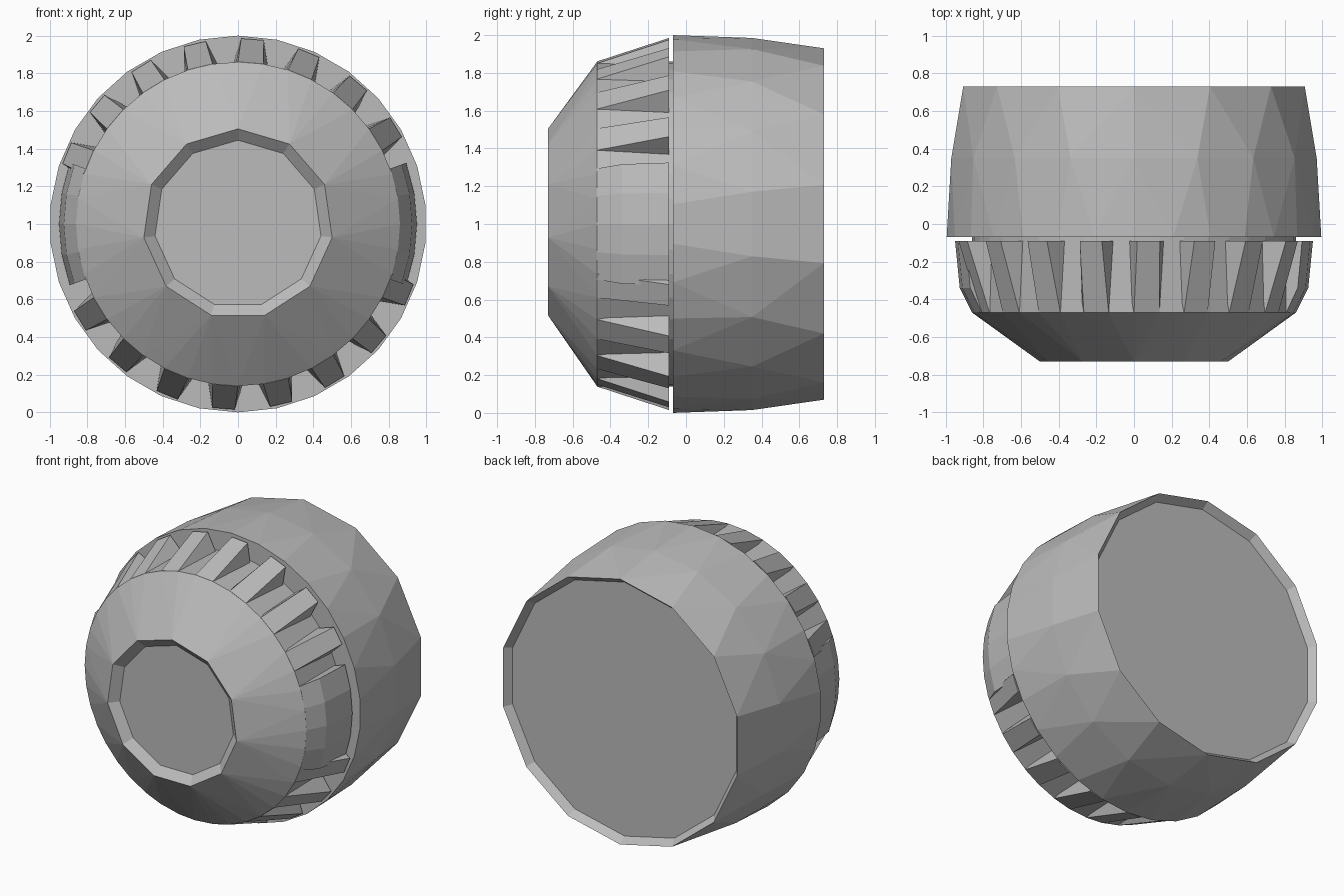
import bpy, bmesh
from math import sin, cos, radians, pi

cube = bpy.data.objects.get("Cube")
if cube:
    bpy.data.objects.remove(cube)

grey = bpy.data.materials.new("plain_grey")
grey.use_nodes = True
colour = (0.5, 0.5, 0.5, 1)
grey.diffuse_color = colour
grey.node_tree.nodes["Principled BSDF"].inputs["Base Color"].default_value = colour


def polar(angle, r, y):
    """Point around the knob axis, angle in degrees clockwise from the top."""
    a = radians(angle)
    return (r * sin(a), y, 1 + r * cos(a))


def finish(name, bm):
    bmesh.ops.recalc_face_normals(bm, faces=bm.faces[:])
    mesh = bpy.data.meshes.new(name)
    bm.to_mesh(mesh)
    bm.free()
    mesh.materials.append(grey)
    obj = bpy.data.objects.new(name, mesh)
    bpy.context.collection.objects.link(obj)
    return obj


def faceted_solid(name, rings):
    """Closed solid through rings of (y, radius, sides)."""
    bm = bmesh.new()
    loops = []
    for y, r, n in rings:
        verts = [bm.verts.new(polar(360 * i / n, r, y)) for i in range(n)]
        loops.append([bm.edges.new((verts[i], verts[(i + 1) % n])) for i in range(n)])
        if len(loops) in (1, len(rings)):
            bm.faces.new(verts)
    for a, b in zip(loops, loops[1:]):
        bmesh.ops.bridge_loops(bm, edges=a + b)
    return finish(name, bm)


def block(bm, front, back):
    """Solid between two matching outlines."""
    f = [bm.verts.new(p) for p in front]
    b = [bm.verts.new(p) for p in back]
    bm.faces.new(f)
    bm.faces.new(b)
    for i in range(len(f)):
        j = (i + 1) % len(f)
        bm.faces.new((f[i], f[j], b[j], b[i]))


# Rear body with a shallow recess in the back
faceted_solid("rear_body", [
    (-0.07, 1.0, 30), (0.35, 0.985, 18), (0.73, 0.93, 14), (0.68, 0.89, 14)])

# Nose: recessed disc, cone and the drum under the grip
faceted_solid("nose_cone", [
    (-0.68, 0.445, 11), (-0.73, 0.505, 11), (-0.47, 0.86, 40), (-0.06, 0.86, 40)])

# Wedge-shaped grip teeth, left out at both sides
bm = bmesh.new()
for k in range(20):
    start, end = 18 * k, 18 * k + 9
    if abs(cos(radians(start + 4.5))) < sin(radians(22)):
        continue
    lo, hi = -0.47, -0.09
    base, top = 0.84, 0.985
    block(bm,
          [polar(start - 1, base, lo), polar(start, 0.861, lo),
           polar(end, 0.861, lo), polar(end + 1, base, lo)],
          [polar(start - 2, base, hi), polar(start + 1, top, hi),
           polar(end - 1, top, hi), polar(end + 2, base, hi)])
finish("grip_teeth", bm)

# Plain rounded pads at the left and right
bm = bmesh.new()
for side in (90, 270):
    angles = [side + s for s in (-20, -10, 0, 10, 20)]
    profile = [(-0.47, 0.86), (-0.34, 0.925), (-0.09, 0.95)]
    for (y0, r0), (y1, r1) in zip(profile, profile[1:]):
        block(bm,
              [polar(a, r0, y0) for a in angles] + [polar(a, 0.83, y0) for a in reversed(angles)],
              [polar(a, r1, y1) for a in angles] + [polar(a, 0.83, y1) for a in reversed(angles)])
finish("side_pads", bm)
